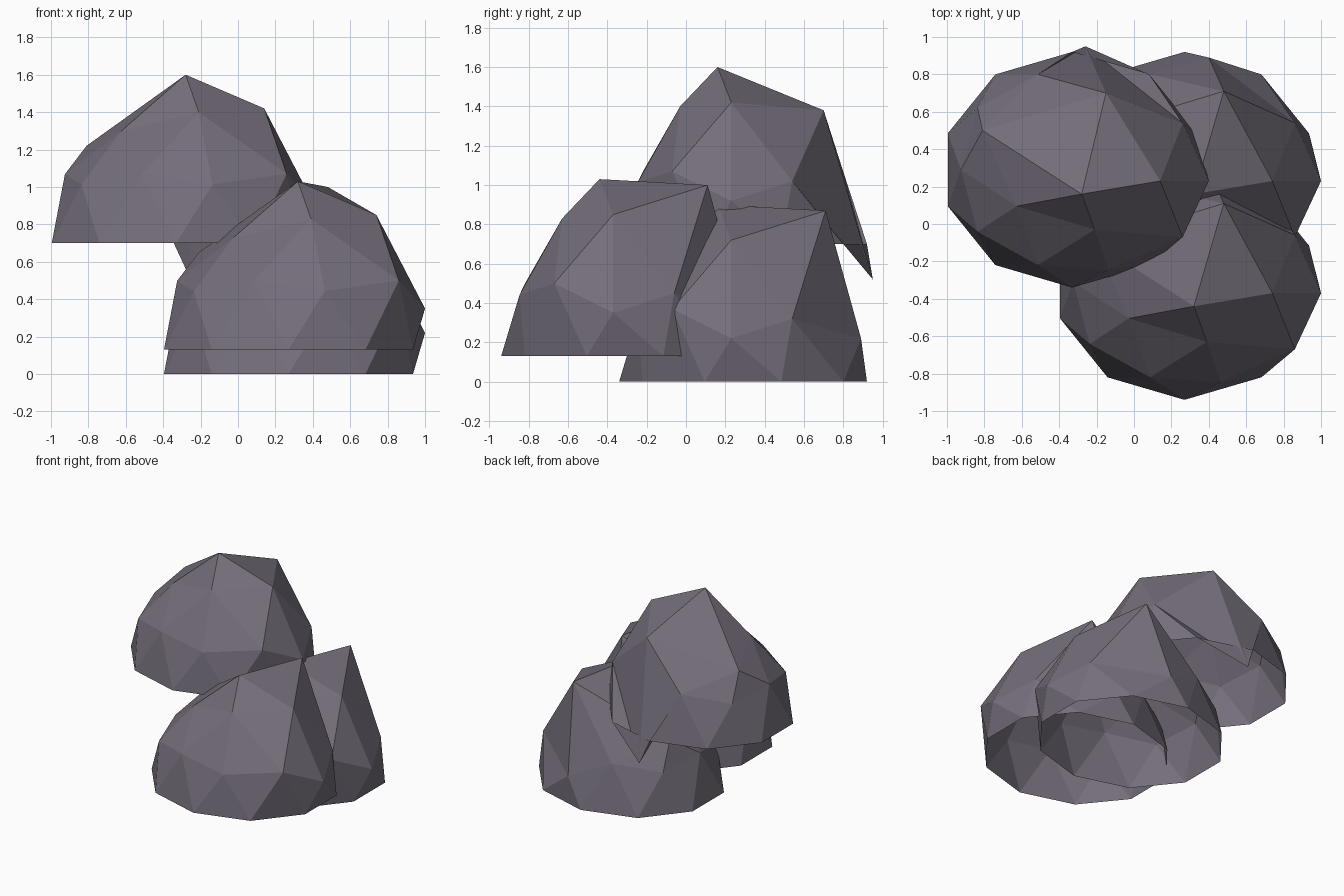
import bpy
import bmesh
from math import cos, sin, radians, sqrt
from mathutils import Vector

cube = bpy.data.objects.get("Cube")
if cube:
    bpy.data.objects.remove(cube, do_unlink=True)

stone = bpy.data.materials.new("purple grey stone")
stone.use_nodes = True
STONE_COLOUR = (0.175, 0.155, 0.195, 1)
stone.diffuse_color = STONE_COLOUR
stone.node_tree.nodes["Principled BSDF"].inputs["Base Color"].default_value = STONE_COLOUR

# Heights of the dome's vertex rings on a unit sphere
CROWN, MID, LOW = 0.851, 0.526, 0.447

# Chiselled corners: (angle, ring height) -> new position from the rock's base centre
CHISEL = {
    (0, 1): (0.05, -0.13, 0.90),
    (0, CROWN): (0.47, -0.06, 0.72),
    (72, CROWN): (0.21, 0.42, 0.87),
    (144, CROWN): (-0.48, 0.21, 0.52),
    (288, CROWN): (0.12, -0.32, 0.70),
    (0, LOW): (0.73, -0.06, 0.22),
    (72, LOW): (0.13, 0.60, 0.22),
    (36, MID): (0.59, 0.25, 0.32),
    (324, MID): (0.59, -0.36, 0.37),
}

# The upper rock has a lower back and a spur hanging below its rim
SPUR = {
    (72, CROWN): (0.18, 0.41, 0.68),
    (72, LOW): (0.07, 0.66, -0.18),
}


def direction(angle, height):
    r = sqrt(max(0, 1 - height * height))
    return Vector((r * cos(radians(angle)), r * sin(radians(angle)), height))


def rock(name, base, changes):
    """Open half of a faceted sphere with some corners pulled out."""
    bm = bmesh.new()
    bmesh.ops.create_icosphere(bm, subdivisions=2, radius=1)
    bmesh.ops.delete(bm, geom=[v for v in bm.verts if v.co.z < -0.05], context='VERTS')
    corners = {key: min(bm.verts, key=lambda v: (v.co - direction(*key)).length)
               for key in changes}
    bmesh.ops.scale(bm, vec=(0.70, 0.63, 0.70), verts=bm.verts)
    for key, vert in corners.items():
        vert.co = changes[key]
    mesh = bpy.data.meshes.new(name)
    bm.to_mesh(mesh)
    bm.free()
    mesh.materials.append(stone)
    obj = bpy.data.objects.new(name, mesh)
    obj.location = base
    bpy.context.collection.objects.link(obj)


rock("front_rock", (0.27, -0.31, 0.13), CHISEL)
rock("back_rock", (0.27, 0.29, 0), CHISEL)
rock("upper_rock", (-0.33, 0.29, 0.70), CHISEL | SPUR)
